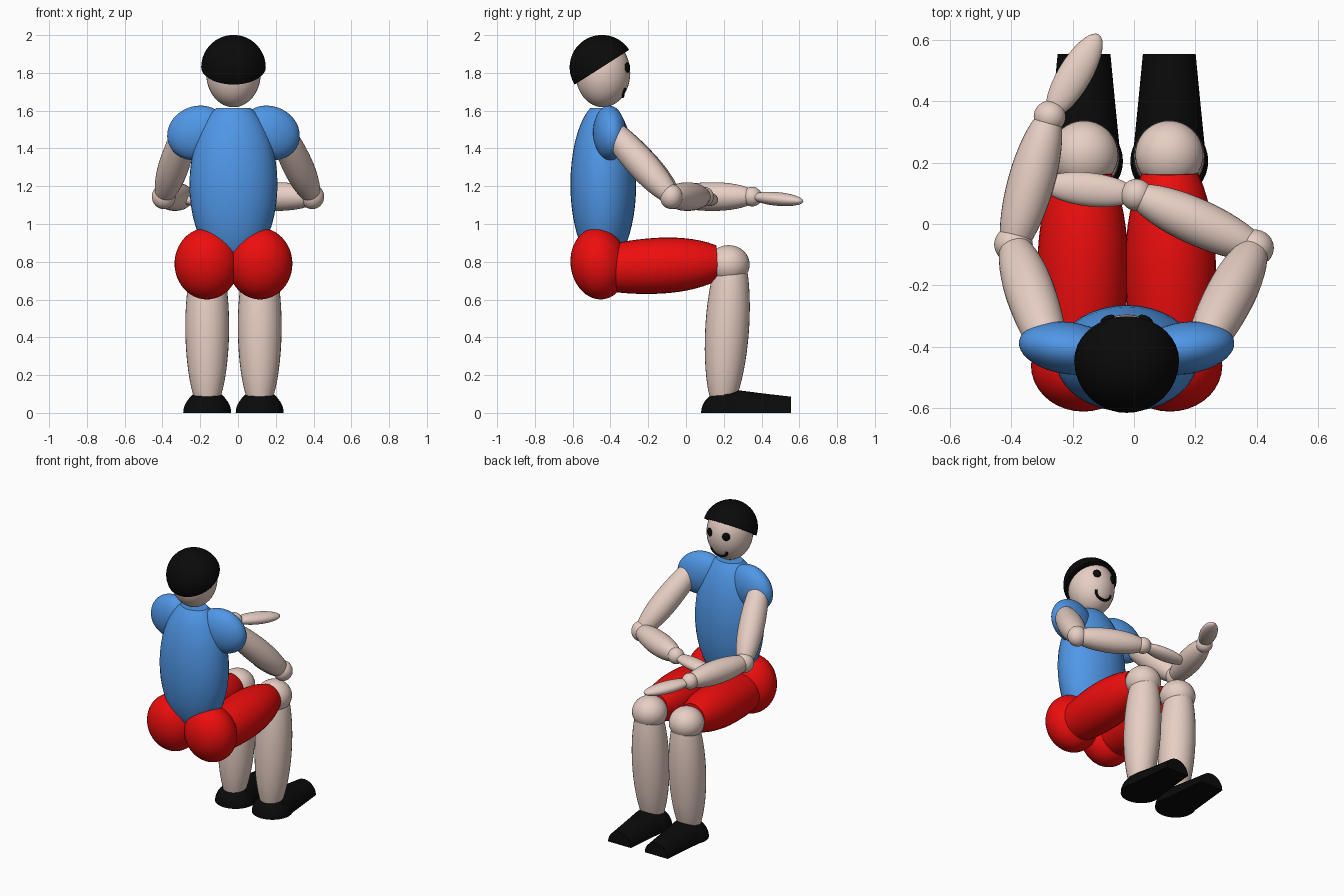
import bpy, bmesh
from math import sin, cos, pi, sqrt, radians
from mathutils import Vector, Matrix

if "Cube" in bpy.data.objects:
    bpy.data.objects.remove(bpy.data.objects["Cube"])

CX = -0.024                      # body's centre line


def material(name, rgb):
    m = bpy.data.materials.new(name)
    m.diffuse_color = (*rgb, 1)
    m.use_nodes = True
    m.node_tree.nodes["Principled BSDF"].inputs["Base Color"].default_value = m.diffuse_color
    return m


SKIN = material("skin", (0.80, 0.62, 0.55))
BLUE = material("shirt_blue", (0.08, 0.31, 0.80))
RED = material("shorts_red", (0.85, 0.004, 0.004))
BLACK = material("black", (0.003, 0.003, 0.003))


def finish(name, bm, mat):
    bmesh.ops.recalc_face_normals(bm, faces=bm.faces)
    me = bpy.data.meshes.new(name)
    bm.to_mesh(me)
    bm.free()
    me.materials.append(mat)
    ob = bpy.data.objects.new(name, me)
    bpy.context.collection.objects.link(ob)
    bpy.context.view_layer.objects.active = ob
    bpy.ops.object.select_all(action='DESELECT')
    ob.select_set(True)
    bpy.ops.object.shade_smooth_by_angle(angle=radians(35))
    return ob


def ellipsoid(name, mat, centre, radii, rot=None, cut=None):
    """Ellipsoid; cut keeps the part below (+) or above (-) a local height."""
    bm = bmesh.new()
    bmesh.ops.create_uvsphere(bm, u_segments=36, v_segments=24, radius=1)
    bmesh.ops.scale(bm, vec=radii, verts=bm.verts)
    if cut:
        h, side = cut
        bmesh.ops.bisect_plane(bm, geom=bm.verts[:] + bm.edges[:] + bm.faces[:],
                               plane_co=(0, 0, h), plane_no=(0, 0, side),
                               clear_outer=True, dist=1e-5)
        bmesh.ops.holes_fill(bm, edges=[e for e in bm.edges if e.is_boundary])
    m = Matrix.Translation(centre)
    if rot:
        m = m @ rot.to_4x4()
    bm.transform(m)
    return finish(name, bm, mat)


def loft(name, mat, rings):
    """Skin a list of closed rings and cap both ends."""
    bm = bmesh.new()
    vs = [[bm.verts.new(p) for p in r] for r in rings]
    n = len(vs[0])
    for a, b in zip(vs, vs[1:]):
        for i in range(n):
            j = (i + 1) % n
            bm.faces.new((a[i], a[j], b[j], b[i]))
    bm.faces.new(vs[0])
    bm.faces.new(vs[-1])
    return finish(name, bm, mat)


def limb(name, mat, p0, p1, r0, rm, r1, c=0.5, n=32, steps=14):
    """Barrel-shaped limb, widest (rm) at fraction c between its ends."""
    p0, p1 = Vector(p0), Vector(p1)
    q = (p1 - p0).to_track_quat('Z', 'Y')
    rings = []
    for k in range(steps + 1):
        t = k / steps
        end, d = (r0, (c - t) / c) if t < c else (r1, (t - c) / (1 - c))
        r = rm * sqrt(1 - (1 - (end / rm) ** 2) * d * d)
        o = p0.lerp(p1, t)
        rings.append([o + q @ Vector((r * cos(2 * pi * i / n), r * sin(2 * pi * i / n), 0))
                      for i in range(n)])
    return loft(name, mat, rings)


def hand(name, wrist, tip):
    wrist, tip = Vector(wrist), Vector(tip)
    d = (tip - wrist).normalized()
    side = d.cross(Vector((0, 0, 1))).normalized()
    rot = Matrix((side, d, side.cross(d))).transposed()
    ellipsoid(name, SKIN, (wrist + tip) / 2, (0.055, (tip - wrist).length / 2, 0.036), rot)


# head, hair cap and face
HY = -0.44
ellipsoid("head", SKIN, (CX, HY, 1.80), (0.145, 0.145, 0.182))
ellipsoid("hair", BLACK, (CX, -0.445, 1.83), (0.171, 0.171, 0.171),
          Matrix.Rotation(radians(32.5), 3, 'X'), (0, -1))


def on_face(dx, z):
    k = 1 - (dx / 0.145) ** 2 - ((z - 1.80) / 0.182) ** 2
    return Vector((CX + dx, HY + 0.145 * sqrt(k), z))


for label, s in (("left", -1), ("right", 1)):
    p = on_face(s * 0.062, 1.828)
    ellipsoid(label + "_eye", BLACK, p, (0.025, 0.012, 0.027),
              Matrix.Rotation(-s * radians(25), 3, 'Z'))

cu = bpy.data.curves.new("mouth", 'CURVE')
cu.dimensions = '3D'
cu.bevel_depth = 0.008
cu.bevel_resolution = 3
cu.use_fill_caps = True
sp = cu.splines.new('POLY')
sp.points.add(12)
for i, pt in enumerate(sp.points):
    a = pi * (1 + i / 12)
    pt.co = (*on_face(0.058 * cos(a), 1.72 + 0.045 * sin(a)), 1)
cu.materials.append(BLACK)
bpy.context.collection.objects.link(bpy.data.objects.new("mouth", cu))

# torso with flat neck line
ellipsoid("torso", BLUE, (CX, -0.438, 1.21), (0.233, 0.174, 0.44), None, (0.405, 1))

# mirrored parts: sleeves, seat, legs, shoes
for label, s in (("left", -1), ("right", 1)):
    ellipsoid(label + "_sleeve", BLUE, (CX + s * 0.19, -0.405, 1.482), (0.165, 0.085, 0.142),
              Matrix.Rotation(s * radians(8), 3, 'Z') @ Matrix.Rotation(s * radians(20), 3, 'Y'))
    ellipsoid(label + "_seat", RED, (CX + s * 0.141, -0.462, 0.79), (0.171, 0.149, 0.19),
              Matrix.Rotation(radians(8), 3, 'X'))
    x = CX + s * 0.139
    limb(label + "_thigh", RED, (CX + s * 0.145, -0.42, 0.765), (x + s * 0.002, 0.165, 0.795),
         0.12, 0.148, 0.092, 0.48)
    ellipsoid(label + "_knee", SKIN, (x, 0.226, 0.785), (0.111, 0.111, 0.103))
    limb(label + "_shin", SKIN, (x, 0.238, 0.77), (x, 0.195, 0.08), 0.085, 0.116, 0.07, 0.45)

    # shoe: domed heel and tapering arched toe
    ellipsoid(label + "_heel", BLACK, (x, 0.205, 0), (0.127, 0.125, 0.115), None, (0, -1))
    rings = []
    for y, w, h in ((0.20, 0.122, 0.125), (0.26, 0.115, 0.122), (0.40, 0.101, 0.104), (0.555, 0.086, 0.086)):
        rings.append([(x + w * cos(pi * i / 20), y, h * sin(pi * i / 20)) for i in range(21)])
    loft(label + "_toe", BLACK, rings)

# arms: shoulder, elbow, wrist, fingertip
arms = {
    "left": ((-0.28, -0.39, 1.49), (-0.393, -0.067, 1.145), (-0.275, 0.35, 1.145), (-0.115, 0.618, 1.12)),
    "right": ((0.232, -0.39, 1.49), (0.393, -0.078, 1.145), (0.008, 0.095, 1.145), (-0.30, 0.13, 1.12)),
}
for label, (shoulder, elbow, wrist, tip) in arms.items():
    limb(label + "_upper_arm", SKIN, shoulder, elbow, 0.062, 0.081, 0.045)
    ellipsoid(label + "_elbow", SKIN, elbow, (0.063, 0.06, 0.066))
    limb(label + "_forearm", SKIN, elbow, wrist, 0.045, 0.076, 0.038, 0.5)
    ellipsoid(label + "_wrist", SKIN, wrist, (0.052, 0.052, 0.052))
    hand(label + "_hand", wrist, tip)
